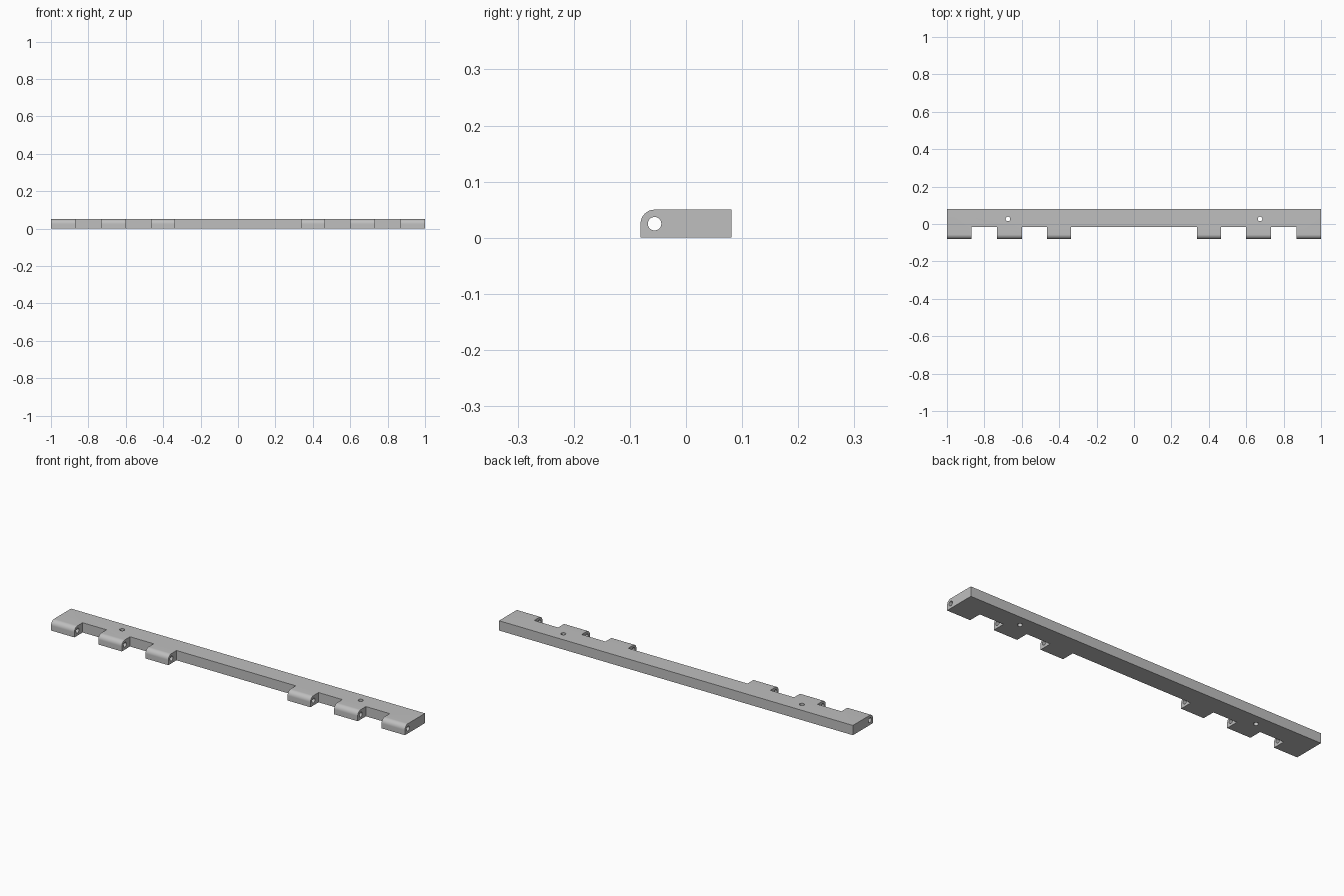
import bpy
import bmesh
from math import sin, cos, pi
from mathutils import Matrix

cube = bpy.data.objects.get("Cube")
if cube:
    bpy.data.objects.remove(cube, do_unlink=True)

DEPTH, HEIGHT = 0.081, 0.05        # half depth, full height
PIN_Y, PIN_Z, PIN_R = -0.056, 0.025, 0.012
ROUND_R = 0.025
BAR_FRONT = -0.015

grey = bpy.data.materials.new("plain_grey")
grey.use_nodes = True
grey.diffuse_color = (0.52, 0.52, 0.52, 1)
grey.node_tree.nodes["Principled BSDF"].inputs["Base Color"].default_value = grey.diffuse_color


def make_object(name, bm):
    bmesh.ops.recalc_face_normals(bm, faces=bm.faces)
    mesh = bpy.data.meshes.new(name)
    bm.to_mesh(mesh)
    bm.free()
    mesh.materials.append(grey)
    obj = bpy.data.objects.new(name, mesh)
    bpy.context.collection.objects.link(obj)
    return obj


def prism(name, profile, x0, x1):
    """Extrude a (y, z) outline along x."""
    bm = bmesh.new()
    face = bm.faces.new([bm.verts.new((x0, y, z)) for y, z in profile])
    extruded = bmesh.ops.extrude_face_region(bm, geom=[face])["geom"]
    verts = [v for v in extruded if isinstance(v, bmesh.types.BMVert)]
    bmesh.ops.translate(bm, verts=verts, vec=(x1 - x0, 0, 0))
    return make_object(name, bm)


def cylinder(name, radius, length, matrix):
    bm = bmesh.new()
    bmesh.ops.create_cone(bm, cap_ends=True, segments=32, radius1=radius,
                          radius2=radius, depth=length, matrix=matrix)
    return make_object(name, bm)


# Hinge bar with a rounded upper front edge
arc = [(PIN_Y - ROUND_R * cos(a), PIN_Z + ROUND_R * sin(a))
       for a in (i * pi / 24 for i in range(13))]
hinge = prism("hinge_leaf", [(DEPTH, 0), (-DEPTH, 0)] + arc + [(DEPTH, HEIGHT)], -1, 1)

# Gaps between the knuckles
slot = [(-0.2, -0.1), (BAR_FRONT, -0.1), (BAR_FRONT, 0.15), (-0.2, 0.15)]
cutters = [prism("middle_gap", slot, -0.337, 0.337)]
for side in (-1, 1):
    for inner, outer in ((0.466, 0.6), (0.733, 0.868)):
        x0, x1 = sorted((side * inner, side * outer))
        cutters.append(prism("knuckle_gap", slot, x0, x1))
    # Screw holes
    cutters.append(cylinder("screw_hole", 0.012, 0.3,
                            Matrix.Translation((side * 0.674, 0.027, PIN_Z))))

# Pin bore through every knuckle
cutters.append(cylinder("pin_bore", PIN_R, 3, Matrix.Translation((0, PIN_Y, PIN_Z))
                        @ Matrix.Rotation(pi / 2, 4, "Y")))

bpy.ops.object.select_all(action="DESELECT")
bpy.context.view_layer.objects.active = hinge
hinge.select_set(True)
for cutter in cutters:
    cutter.hide_render = True
    mod = hinge.modifiers.new("cut", "BOOLEAN")
    mod.operation = "DIFFERENCE"
    mod.solver = "EXACT"
    mod.object = cutter
    bpy.ops.object.modifier_apply(modifier=mod.name)
    bpy.data.objects.remove(cutter, do_unlink=True)

bpy.ops.object.shade_smooth_by_angle(angle=pi / 6)
